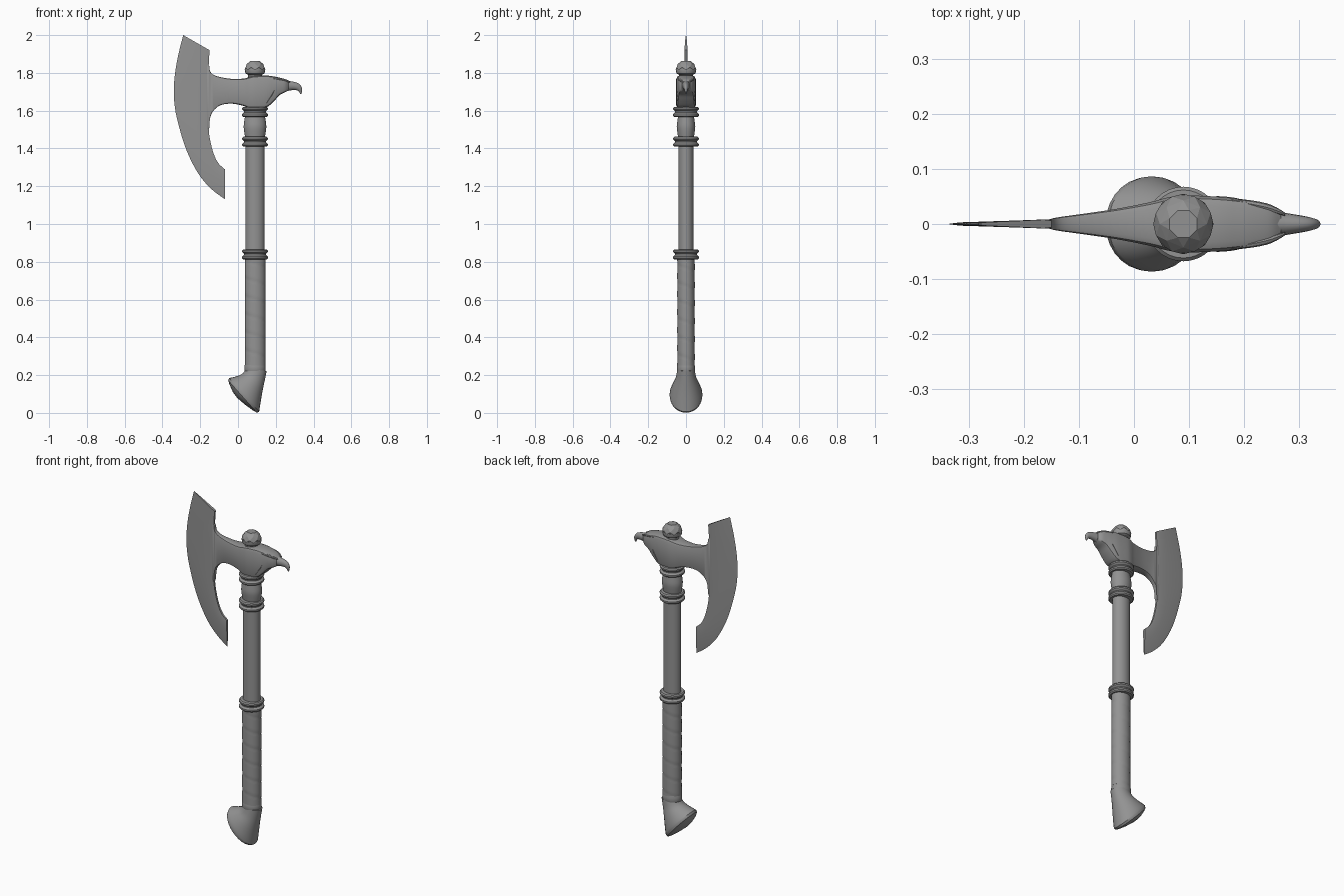
import bpy, bmesh, math
from mathutils import Vector

if "Cube" in bpy.data.objects:
    bpy.data.objects.remove(bpy.data.objects["Cube"])

AXIS_X = 0.09  # shaft centre line
STEEL = bpy.data.materials.new("dark_grey")
STEEL.diffuse_color = (.29, .29, .29, 1)
STEEL.use_nodes = True
STEEL.node_tree.nodes["Principled BSDF"].inputs["Base Color"].default_value = STEEL.diffuse_color


def finish(name, bm, angle=35):
    bmesh.ops.recalc_face_normals(bm, faces=bm.faces[:])
    me = bpy.data.meshes.new(name)
    bm.to_mesh(me)
    bm.free()
    me.materials.append(STEEL)
    ob = bpy.data.objects.new(name, me)
    bpy.context.collection.objects.link(ob)
    bpy.ops.object.select_all(action='DESELECT')
    ob.select_set(True)
    bpy.context.view_layer.objects.active = ob
    if angle:
        bpy.ops.object.shade_smooth_by_angle(angle=math.radians(angle))
    return ob


def smooth_path(pts, n):
    """Catmull-Rom through tuples of any length."""
    p = [Vector(q) for q in pts]
    out = []
    for i in range(len(p) - 1):
        a, b, c, d = p[max(i - 1, 0)], p[i], p[i + 1], p[min(i + 2, len(p) - 1)]
        for k in range(n):
            t = k / n
            out.append(0.5 * (2 * b + (c - a) * t + (2 * a - 5 * b + 4 * c - d) * t * t
                              + (3 * b - a - 3 * c + d) * t ** 3))
    return out + [p[-1]]


def loft(name, rings, angle=35, twist=False):
    bm = bmesh.new()
    vs = [[bm.verts.new(c) for c in r] for r in rings]
    n = len(vs[0])
    for k, (a, b) in enumerate(zip(vs, vs[1:])):
        for i in range(n):
            j = (i + 1) % n
            if twist:  # staggered rings joined by triangles
                bm.faces.new((a[i], a[j], b[j if k % 2 else i]))
                bm.faces.new((b[i], b[j], a[i if k % 2 else j]))
            else:
                bm.faces.new((a[i], a[j], b[j], b[i]))
    bm.faces.new(vs[0])
    bm.faces.new(vs[-1])
    return finish(name, bm, angle)


def ring(z, rx, ry, n=32, off=0.0):
    return [(AXIS_X + rx * math.cos(2 * math.pi * (i + off) / n),
             ry * math.sin(2 * math.pi * (i + off) / n), z) for i in range(n)]


def slanted(left, right, hy, n=28):
    """Ellipse spanning two points in the xz plane."""
    l, r = Vector((left[0], 0, left[1])), Vector((right[0], 0, right[1]))
    return [(l + r) / 2 + (r - l) / 2 * math.cos(2 * math.pi * i / n)
            + Vector((0, hy * math.sin(2 * math.pi * i / n), 0)) for i in range(n)]


# Shaft and the swelling under the head
loft("shaft", [ring(0.8, .051, .041), ring(1.64, .051, .041)])
loft("neck_swelling", [ring(z, rx, ry) for z, rx, ry in
     smooth_path([(1.45, .05, .04), (1.48, .056, .045), (1.515, .06, .049),
                  (1.55, .056, .045), (1.585, .05, .04)], 3)])

# Double-bead collars
bead = [(0, .045), (0, .062), (.006, .068), (.015, .068), (.021, .062), (.024, .057),
        (.03, .057), (.033, .062), (.039, .068), (.047, .068), (.053, .062), (.053, .045)]
for name, z0 in (("grip_collar", .813), ("middle_collar", 1.409), ("upper_collar", 1.567)):
    loft(name, [ring(z0 + z, r, r) for z, r in bead])

# Leather-wrapped grip with shallow spiral turns
rings = []
for k in range(73):
    z = .25 + .57 * k / 72
    pts = []
    for i in range(32):
        a = 2 * math.pi * i / 32
        w = (z / .095 + a / (2 * math.pi)) % 1
        d = .0025 * min(1, w * 4) * (1 - .5 * w)
        pts.append((AXIS_X + .001 + (.053 + d) * math.cos(a), (.0445 + d) * math.sin(a), z))
    rings.append(pts)
loft("wrapped_grip", rings)
loft("grip_end_band", [ring(z, rx, ry) for z, rx, ry in
     [(.2, .048, .04), (.225, .056, .048), (.245, .056, .048), (.262, .052, .044)]])

# Flared, slanted pommel with a domed foot
pommel = [(.042, .234, .152, .222, .046), (.026, .21, .14, .165, .054),
          (.002, .197, .127, .1, .07), (-.03, .188, .116, .033, .084),
          (-.047, .185, .112, .006, .087)]
foot = [(-.052, .172, .1, .001, .085), (-.045, .15, .078, .014, .076),
        (-.027, .11, .042, .04, .045), (-.005, .08, .012, .065, .01)]
loft("pommel", [slanted(p[:2], p[2:4], p[4]) for p in smooth_path(pommel, 3) + foot])

# Blade: outer edge point, inner edge point, swept from top horn to bottom horn
rows = [(-.29, 2.0, -.15, 1.92), (-.315, 1.9, -.155, 1.84), (-.333, 1.8, -.15, 1.77),
        (-.34, 1.7, -.15, 1.68), (-.333, 1.61, -.15, 1.6), (-.317, 1.535, -.155, 1.5),
        (-.287, 1.43, -.14, 1.41), (-.248, 1.335, -.12, 1.35),
        (-.195, 1.245, -.1, 1.317), (-.135, 1.18, -.084, 1.302), (-.07, 1.132, -.07, 1.29)]
cols = [(.12, .003), (.6, .006), (.9, .008), (1, .006)]
rings = []
for x0, z0, x1, z1 in smooth_path(rows, 4):
    side = [(x0 + (x1 - x0) * t, y, z0 + (z1 - z0) * t) for t, y in cols]
    rings.append([(x0, 0, z0)] + side + [(x, -y, z) for x, y, z in reversed(side)])
loft("blade", rings, 25)

# Head: rounded-box sections (x, bottom, top, half thickness) from blade web to bird face
head = [(-.19, 1.51, 1.83, .004), (-.155, 1.5, 1.84, .0085), (-.148, 1.56, 1.81, .0105),
        (-.13, 1.6, 1.79, .0135), (-.09, 1.63, 1.777, .019), (-.03, 1.637, 1.768, .028),
        (.03, 1.625, 1.77, .04), (.06, 1.612, 1.778, .048), (.09, 1.61, 1.784, .052),
        (.15, 1.617, 1.786, .05), (.19, 1.65, 1.781, .046), (.22, 1.682, 1.775, .042),
        (.25, 1.698, 1.766, .035), (.268, 1.708, 1.755, .021)]
rings = []
for x, b, t, h in smooth_path(head, 4):
    c = h * .35
    half = [(h - c, b), (h - c * .3, b + c * .3), (h, b + c),
            (h, t - c), (h - c * .3, t - c * .3), (h - c, t)]
    rings.append([(x, y, z) for y, z in half] + [(x, -y, z) for y, z in reversed(half)])
loft("axe_head", rings)

# Hooked beak: lower and upper profile points with half width
beak = [(.235, 1.695, .24, 1.765, .026), (.27, 1.706, .272, 1.757, .021),
        (.297, 1.709, .306, 1.75, .016), (.315, 1.707, .328, 1.738, .012),
        (.323, 1.7, .34, 1.715, .008), (.329, 1.688, .336, 1.689, .002)]
loft("beak", [slanted(p[:2], p[2:4], p[4], 16) for p in smooth_path(beak, 3)])

# Brows and feather folds fanning up from the collar, on both sides
for s, side in ((1, "left"), (-1, "right")):
    def ridge(name, pts):
        loft(name, [[(x, s * y + r * math.cos(a), z + r * math.sin(a))
                     for a in (2 * math.pi * i / 8 for i in range(8))]
                    for x, y, z, r in smooth_path(pts, 3)])
    ridge("brow_" + side, [(.17, .043, 1.772, .003), (.215, .036, 1.767, .007),
                           (.25, .028, 1.76, .007), (.275, .018, 1.752, .003)])
    for i in range(3):
        ridge(f"feather_fold_{side}_{i}", [
            (.09 + .03 * i, .048, 1.625 + .006 * i, .003),
            (.12 + .03 * i, .0465 - .0015 * i, 1.66 + .012 * i, .005),
            (.145 + .03 * i, .0465 - .003 * i, 1.71 + .01 * i, .002)])

# Faceted finial on top of the head
loft("finial_base", [ring(z, r, r, 16) for z, r in
     [(1.77, .036), (1.79, .038), (1.797, .05), (1.808, .054), (1.82, .054)]])
loft("finial_crown", [ring(z, r, r, 8, o) for z, r, o in
     [(1.815, .055, 0), (1.83, .054, .5), (1.848, .043, 0), (1.862, .027, .5)]], 0, twist=True)
